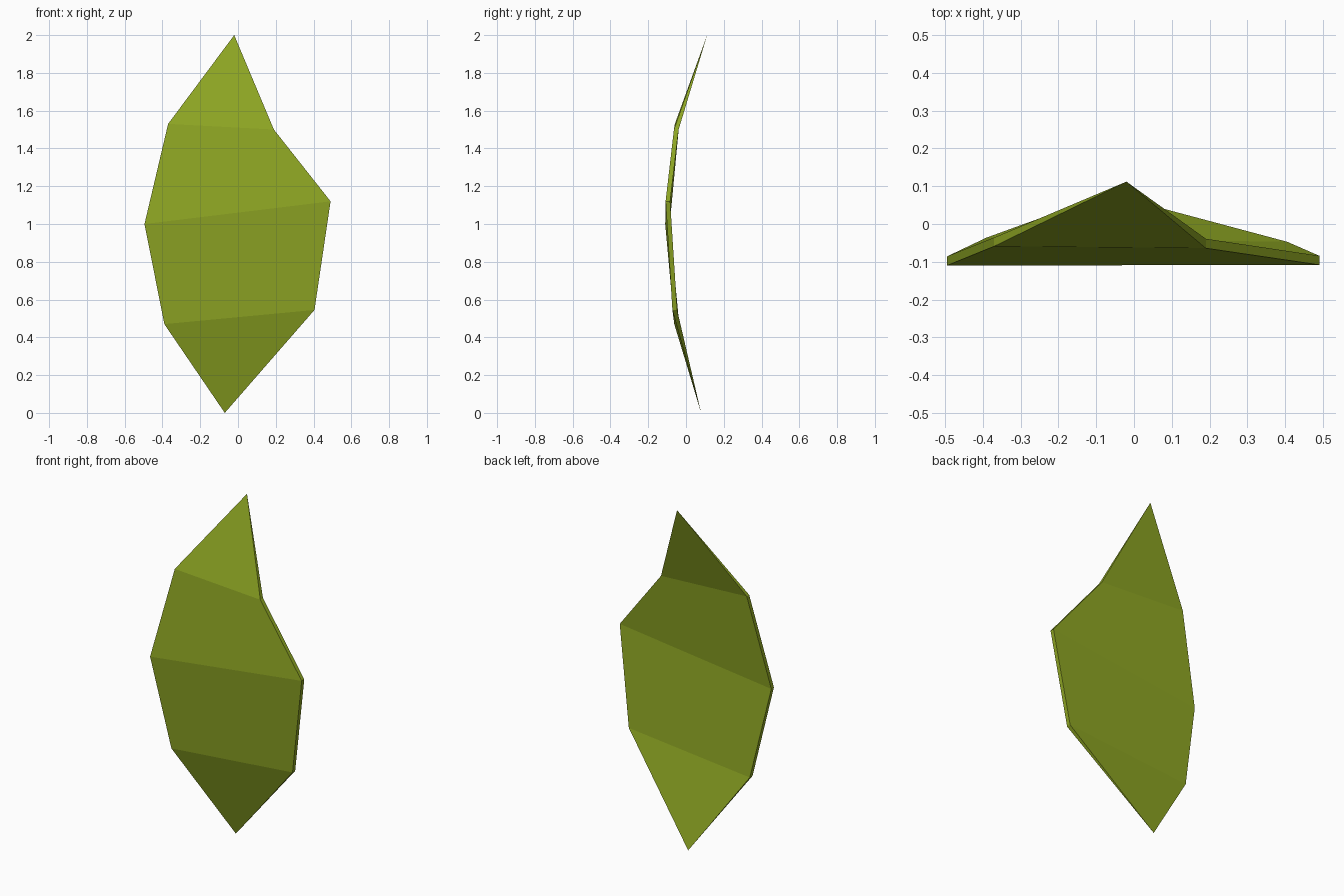
import bpy
import bmesh

# Remove the default object
cube = bpy.data.objects.get("Cube")
if cube:
    bpy.data.objects.remove(cube, do_unlink=True)

# Leaf colour
leaf_green = bpy.data.materials.new("leaf green")
colour = (0.27, 0.38, 0.017, 1.0)
leaf_green.diffuse_color = colour
leaf_green.use_nodes = True
shader = leaf_green.node_tree.nodes["Principled BSDF"]
shader.inputs["Base Color"].default_value = colour
shader.inputs["Roughness"].default_value = 0.8

# Pointed ends, and cross rows as (x, front y, back y, z) for each edge
stem_end = (-0.07, 0.08, 0.0)
tip_end = (-0.02, 0.112, 2.0)
rows = [
    ((-0.39, -0.062, -0.036, 0.47), (0.405, -0.072, -0.047, 0.545)),
    ((-0.495, -0.11, -0.086, 1.0), (0.49, -0.108, -0.084, 1.12)),
    ((-0.37, -0.059, -0.036, 1.53), (0.19, -0.064, -0.039, 1.5)),
]

# Thin curved blade: a four-cornered ring per row, closed at both points
bm = bmesh.new()
stem = bm.verts.new(stem_end)
tip = bm.verts.new(tip_end)
rings = []
for (lx, lf, lb, lz), (rx, rf, rb, rz) in rows:
    corners = [(lx, lf, lz), (rx, rf, rz), (rx, rb, rz), (lx, lb, lz)]
    rings.append([bm.verts.new(c) for c in corners])

for i in range(4):
    j = (i + 1) % 4
    bm.faces.new((stem, rings[0][j], rings[0][i]))
    for low, high in zip(rings, rings[1:]):
        bm.faces.new((low[i], low[j], high[j], high[i]))
    bm.faces.new((tip, rings[-1][i], rings[-1][j]))

bmesh.ops.recalc_face_normals(bm, faces=bm.faces[:])
mesh = bpy.data.meshes.new("leaf_blade")
bm.to_mesh(mesh)
bm.free()
mesh.materials.append(leaf_green)
leaf = bpy.data.objects.new("leaf_blade", mesh)
bpy.context.collection.objects.link(leaf)
